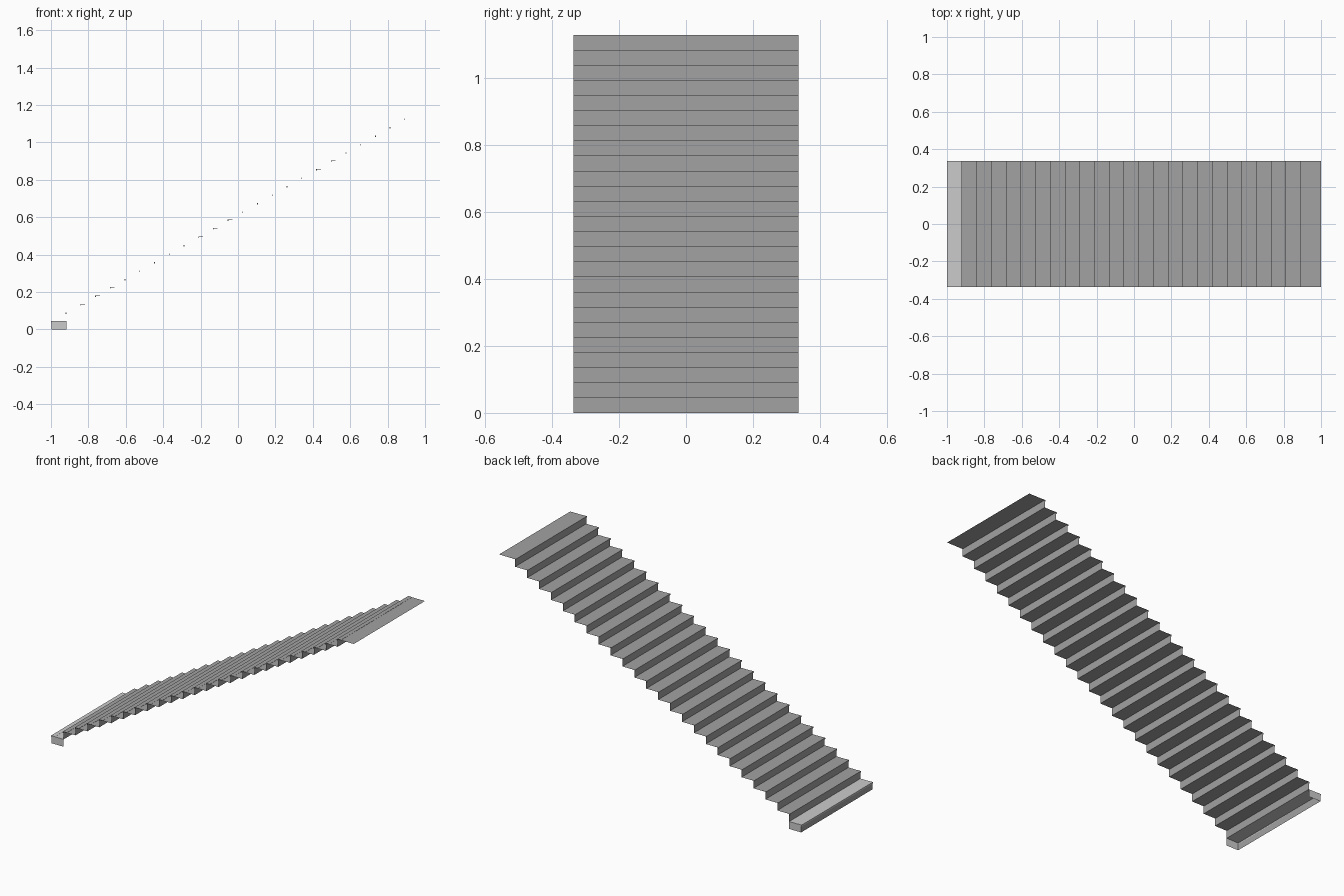
import bpy

if "Cube" in bpy.data.objects:
    bpy.data.objects.remove(bpy.data.objects["Cube"])

STEPS = 25
RUN, RISE = 0.07875, 0.0451
HALF = 0.336           # half width
LIP, STRIP = 0.008, 0.025
SET = 0.004            # riser sits just behind the nosing lip
TH = 0.001             # nosing plate thickness

dark = bpy.data.materials.new("dark_grey")
dark.diffuse_color = (0.36, 0.36, 0.36, 1)
dark.use_nodes = True
dark.node_tree.nodes["Principled BSDF"].inputs["Base Color"].default_value = dark.diffuse_color


def make(name, verts, faces, mat=None):
    me = bpy.data.meshes.new(name)
    me.from_pydata(verts, [], faces)
    ob = bpy.data.objects.new(name, me)
    bpy.context.collection.objects.link(ob)
    if mat:
        me.materials.append(mat)
    return ob


def sheet(name, path, mat=None):
    """Open sheet: an x/z path stretched across the width."""
    n = len(path)
    verts = [(x, y, z) for y in (-HALF, HALF) for x, z in path]
    return make(name, verts, [(i, i + n, i + n + 1, i + 1) for i in range(n - 1)], mat)


def prism(name, profile, mat=None):
    """Closed solid: an x/z outline stretched across the width."""
    n = len(profile)
    verts = [(x, y, z) for y in (-HALF, HALF) for x, z in profile]
    faces = [(i, i + n, (i + 1) % n + n, (i + 1) % n) for i in range(n)]
    faces += [tuple(range(n)), tuple(range(2 * n - 1, n - 1, -1))]
    return make(name, verts, faces, mat)


x0 = -1 + SET
x1 = x0 + RUN
top = RISE - TH

# First step: riser, pale tread and closed ends
sheet("first_riser", [(x0, 0), (x0, top)], dark)
sheet("first_tread", [(x0, top), (x1, top)])
for name, y in (("front", -HALF), ("back", HALF)):
    quad = [(x0, y, 0), (x1, y, 0), (x1, y, top), (x0, y, top)]
    make("first_step_end_" + name, quad, [(0, 1, 2, 3) if y < 0 else (3, 2, 1, 0)])

# Remaining folded sheet of risers and treads
path = [(x1, top)]
for i in range(1, STEPS):
    z = (i + 1) * RISE - TH
    path += [(x0 + i * RUN, z), (1.0 if i == STEPS - 1 else x0 + (i + 1) * RUN, z)]
sheet("upper_steps", path, dark)

# L-shaped nosing strip on every step edge
for i in range(STEPS):
    x, z = -1 + i * RUN, (i + 1) * RISE
    prism(f"nosing_{i + 1}",
          [(x, z - LIP), (x + SET, z - LIP), (x + SET, z - TH),
           (x + STRIP, z - TH), (x + STRIP, z), (x, z)],
          None if i == 0 else dark)
